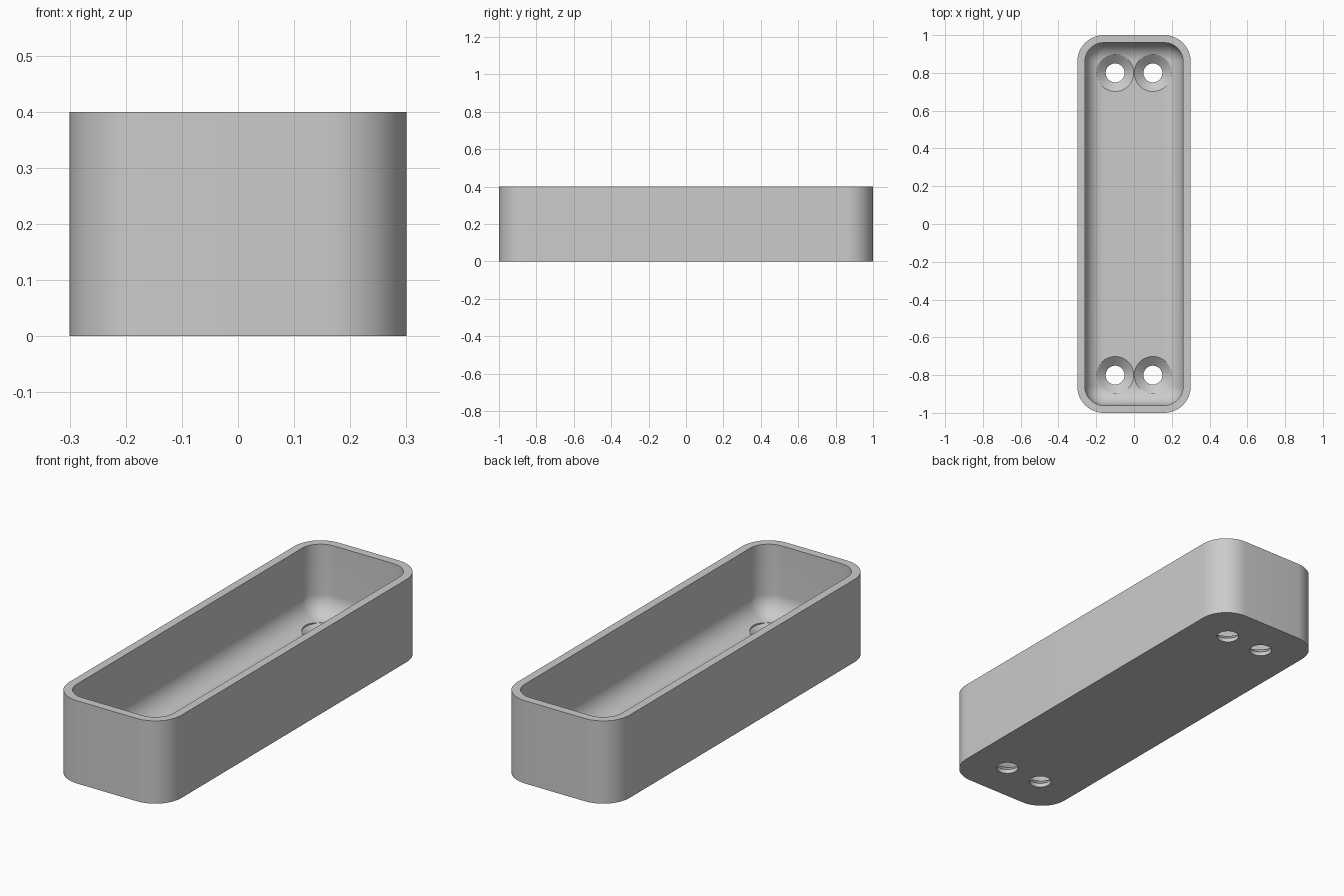
import bpy, bmesh, math
from mathutils import Vector

cube = bpy.data.objects.get("Cube")
if cube:
    bpy.data.objects.remove(cube, do_unlink=True)

HALF_X, HALF_Y, HEIGHT = 0.3, 1.0, 0.4
WALL, FLOOR, FILLET = 0.04, 0.06, 0.1
CORNER = WALL + FILLET
STEPS = 12

grey = bpy.data.materials.new("plain grey")
grey.use_nodes = True
colour = (0.6, 0.6, 0.6, 1)
grey.diffuse_color = colour
grey.node_tree.nodes["Principled BSDF"].inputs["Base Color"].default_value = colour


def make_object(name, bm):
    bmesh.ops.recalc_face_normals(bm, faces=bm.faces)
    mesh = bpy.data.meshes.new(name)
    bm.to_mesh(mesh)
    bm.free()
    obj = bpy.data.objects.new(name, mesh)
    bpy.context.collection.objects.link(obj)
    mesh.materials.append(grey)
    return obj


def rounded_ring(bm, inset, z):
    """Rounded rectangle inset from the outer wall, with concentric corners."""
    radius = CORNER - inset
    ring = []
    for corner, (sx, sy) in enumerate([(1, 1), (-1, 1), (-1, -1), (1, -1)]):
        centre = Vector((sx * (HALF_X - CORNER), sy * (HALF_Y - CORNER), z))
        for i in range(STEPS + 1):
            a = (corner + i / STEPS) * math.pi / 2
            ring.append(bm.verts.new(centre + radius * Vector((math.cos(a), math.sin(a), 0))))
    return ring


def round_ring(bm, centre, radius, z, sides=48):
    return [bm.verts.new((centre[0] + radius * math.cos(math.tau * i / sides),
                          centre[1] + radius * math.sin(math.tau * i / sides), z))
            for i in range(sides)]


def skin(bm, rings):
    """Bridge successive rings and cap both ends."""
    for a, b in zip(rings, rings[1:]):
        for i in range(len(a)):
            j = (i + 1) % len(a)
            bm.faces.new((a[i], a[j], b[j], b[i]))
    bm.faces.new(rings[0])
    bm.faces.new(rings[-1])


# Open tray: outer wall, rim, inner wall, then a rounded cove down to the floor
profile = [(0, 0), (0, HEIGHT), (WALL, HEIGHT)]
for k in range(STEPS + 1):
    a = k / STEPS * math.pi / 2
    profile.append((WALL + FILLET * (1 - math.cos(a)), FLOOR + FILLET * (1 - math.sin(a))))
bm = bmesh.new()
skin(bm, [rounded_ring(bm, inset, z) for inset, z in profile])
bmesh.ops.remove_doubles(bm, verts=bm.verts, dist=0.0001)
tray = make_object("tray", bm)

# Four countersunk screw holes
bm = bmesh.new()
for x in (-0.1, 0.1):
    for y in (-0.8, 0.8):
        sizes = [(0.05, -0.05), (0.05, 0.02), (0.0985, FLOOR), (0.0985, 0.2)]
        skin(bm, [round_ring(bm, (x, y), r, z) for r, z in sizes])
cutter = make_object("screw_hole_cutter", bm)
cutter.hide_render = True

cut = tray.modifiers.new("screw holes", "BOOLEAN")
cut.operation = "DIFFERENCE"
cut.solver = "EXACT"
cut.object = cutter
bpy.ops.object.select_all(action="DESELECT")
bpy.context.view_layer.objects.active = tray
tray.select_set(True)
bpy.ops.object.modifier_apply(modifier=cut.name)
bpy.data.objects.remove(cutter, do_unlink=True)
bpy.ops.object.shade_smooth_by_angle(angle=math.radians(30))
